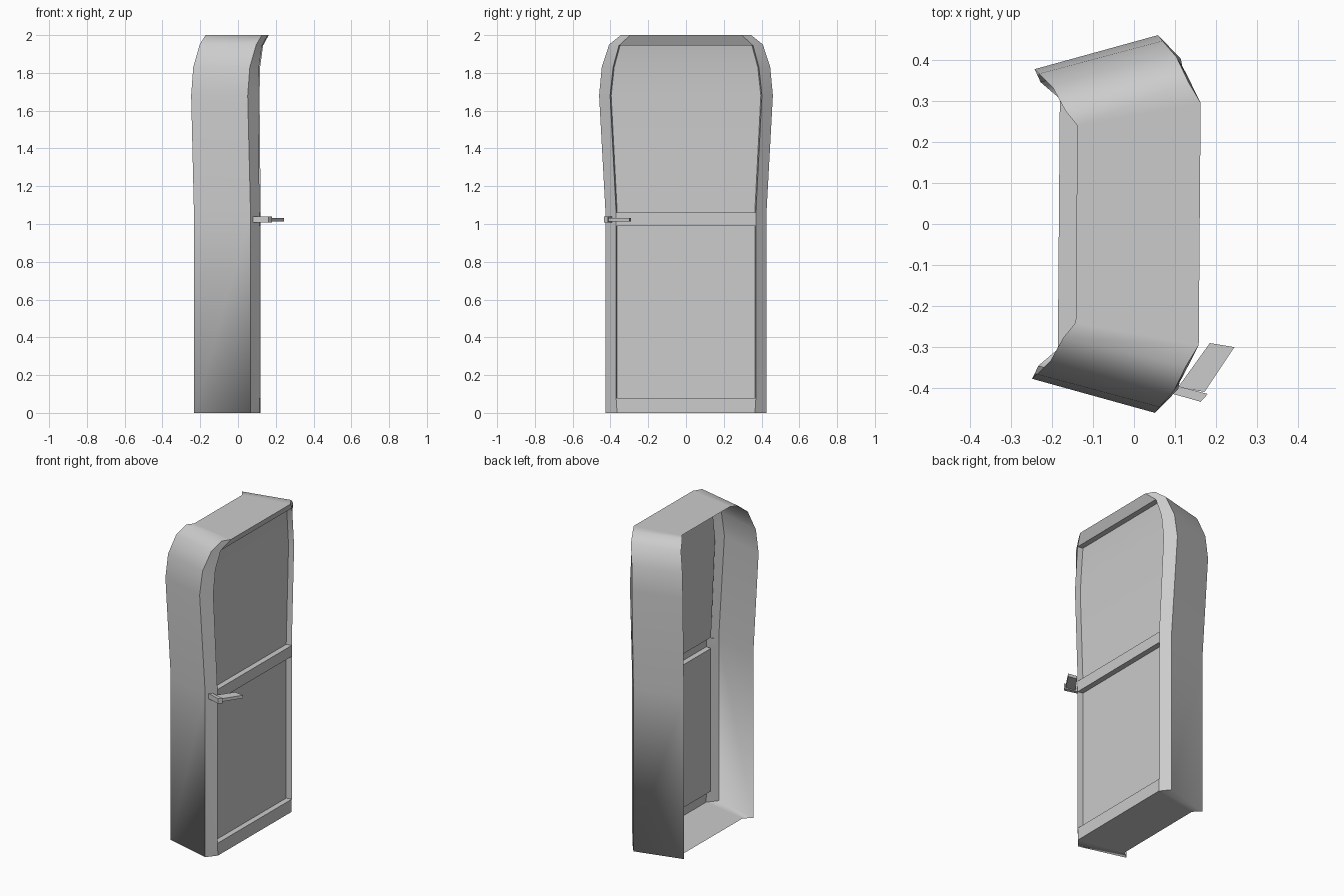
import bpy, bmesh, math
from mathutils import Vector

if "Cube" in bpy.data.objects:
    bpy.data.objects.remove(bpy.data.objects["Cube"])

SKEW = 0.008      # the door stands turned by a hair
RECESS = 0.035    # depth of the sunken panels

# Half profile of the front rim: bottom kink, corner, up the side, over the shoulder
RIM = [(.117, .365, 0), (.07, .425, 0), (.07, .425, 1.04), (.055, .46, 1.68),
       (.066, .446, 1.83), (.10, .407, 1.95), (.13, .345, 2), (.16, .295, 2)]
# How far each rim point moves inward at the open back
TAPER = [.06, .08, .08, .083, .08, .075, .068, .055]
# Half profiles of the two panel openings, bottom to top
LOW = [(.117, .37, .08), (.117, .37, .99)]
UP = [(.117, .37, 1.06), (.111, .402, 1.68), (.114, .386, 1.83), (.13, .355, 1.945)]


def mir(p):
    return (p[0], -p[1], p[2])


def back(p, dx=RECESS, dy=.006):
    return (p[0] - dx, p[1] - dy, p[2])


def both(polys):
    """Polygons plus their mirror images across y = 0."""
    return polys + [[mir(p) for p in reversed(f)] for f in polys]


def across(a, b):
    """Strip joining edge a-b to its mirror image."""
    return [a, b, mir(b), mir(a)]


def make(name, polys, outward, angle=None):
    bm = bmesh.new()
    for f in polys:
        bm.faces.new([bm.verts.new((x + SKEW * y, y, z)) for x, y, z in f])
    bmesh.ops.remove_doubles(bm, verts=bm.verts, dist=1e-5)
    bmesh.ops.recalc_face_normals(bm, faces=bm.faces)
    if sum(f.normal.dot(outward(f.calc_center_median())) * f.calc_area() for f in bm.faces) < 0:
        bmesh.ops.reverse_faces(bm, faces=bm.faces)
    me = bpy.data.meshes.new(name)
    bm.to_mesh(me)
    bm.free()
    ob = bpy.data.objects.new(name, me)
    bpy.context.collection.objects.link(ob)
    if angle is not None:
        bpy.ops.object.select_all(action='DESELECT')
        ob.select_set(True)
        bpy.context.view_layer.objects.active = ob
        bpy.ops.object.shade_smooth_by_angle(angle=math.radians(angle))
    return ob


def to_front(c):
    return Vector((1, 0, 0))


def from_axis(c):
    return Vector((0, c.y, c.z - 1))


# Deep surround: side walls, floor and roof, open at the back
rear = [(x - .30, y - t, z) for (x, y, z), t in zip(RIM, TAPER)]
walls = both([[RIM[i], RIM[i + 1], rear[i + 1], rear[i]] for i in range(7)])
walls += [across(RIM[0], rear[0]), across(RIM[7], rear[7])]
make("surround", walls, from_axis, 180)

# Door frame: chamfered stiles and three rails
stiles = both([
    [RIM[0], RIM[1], LOW[0]],
    [RIM[1], RIM[2], LOW[1], LOW[0]],
    [RIM[2], UP[0], LOW[1]],
    [RIM[2], RIM[3], UP[1], UP[0]],
    [RIM[3], RIM[4], UP[2], UP[1]],
    [RIM[4], RIM[5], UP[3], UP[2]],
    [RIM[5], RIM[6], UP[3]],
    [RIM[6], RIM[7], UP[3]]])
rails = [across(RIM[0], LOW[0]), across(LOW[1], UP[0]), across(UP[3], RIM[7])]
make("door_frame", stiles + rails, to_front, 30)

# Sunken panels with their reveals
for name, opening in (("lower_panel", LOW), ("upper_panel", UP)):
    deep = [back(p) for p in opening]
    polys = both([[opening[i], opening[i + 1], deep[i + 1], deep[i]]
                  for i in range(len(opening) - 1)])
    polys += [across(deep[i], deep[i + 1]) for i in range(len(deep) - 1)]
    polys += [across(opening[k], deep[k]) for k in (0, -1)]
    make(name, polys, to_front, 30)


# Handle: stem through the stile and a slanted lever
def slab(name, plan, z0, z1):
    n = len(plan)
    lo = [(x, y, z0) for x, y in plan]
    hi = [(x, y, z1) for x, y in plan]
    sides = [[lo[i], lo[(i + 1) % n], hi[(i + 1) % n], hi[i]] for i in range(n)]
    mid = Vector((sum(p[0] for p in plan) / n, sum(p[1] for p in plan) / n, (z0 + z1) / 2))
    make(name, sides + [lo[::-1], hi], lambda c: c - mid)


slab("handle_stem", [(.078, -.408), (.096, -.391), (.183, -.414), (.166, -.433)], 1.007, 1.04)
slab("handle_lever", [(.111, -.397), (.187, -.29), (.247, -.30), (.175, -.409)], 1.013, 1.032)
